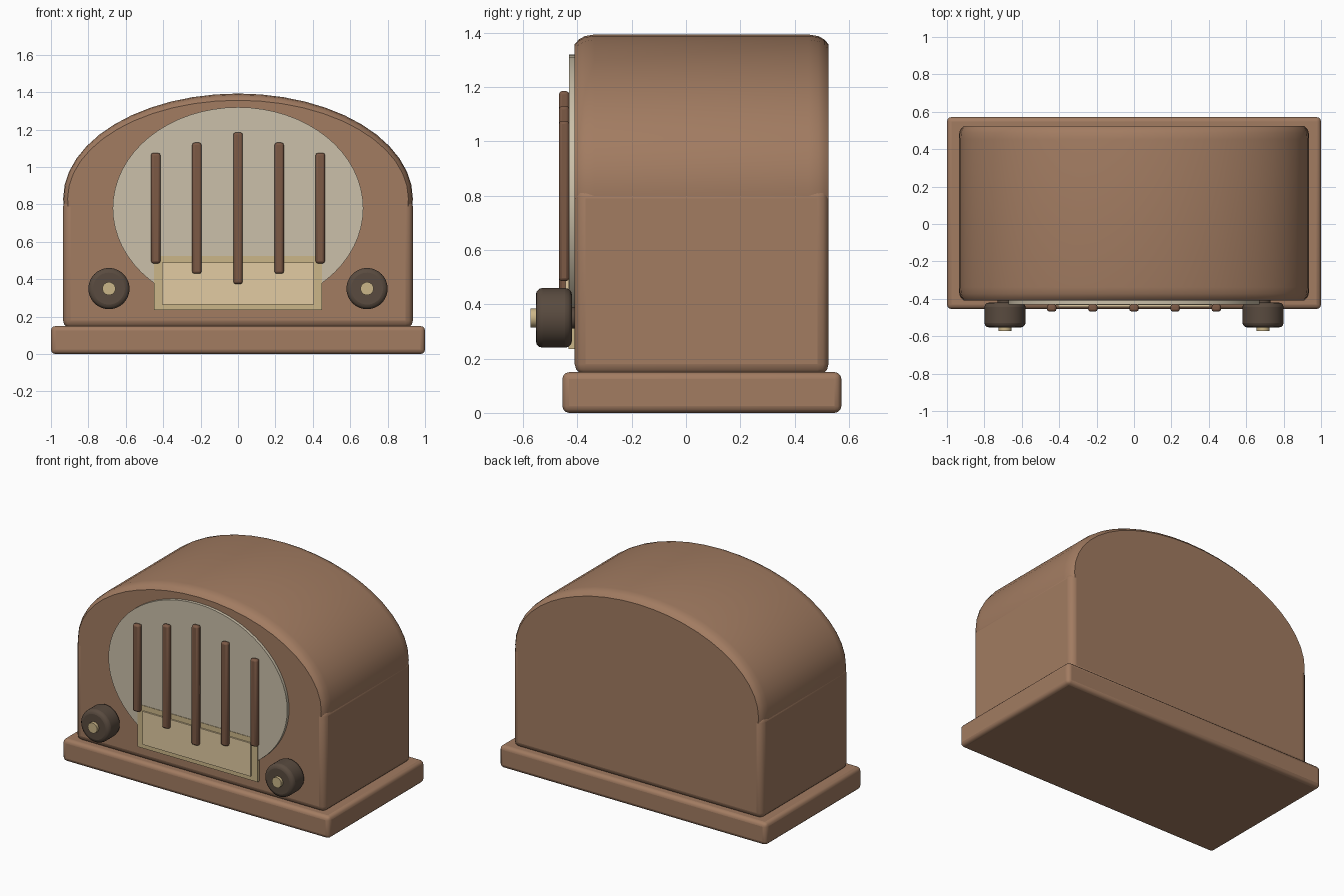
import bpy, bmesh, math
from math import pi, cos, sin
from mathutils import Matrix

if "Cube" in bpy.data.objects:
    bpy.data.objects.remove(bpy.data.objects["Cube"])


def material(name, rgb):
    m = bpy.data.materials.new(name)
    m.diffuse_color = (*rgb, 1)
    m.use_nodes = True
    m.node_tree.nodes["Principled BSDF"].inputs["Base Color"].default_value = m.diffuse_color
    return m


WOOD = material("wood", (0.36, 0.20, 0.12))
BAR = material("dark_wood", (0.20, 0.10, 0.06))
CLOTH = material("cloth", (0.60, 0.53, 0.40))
BRASS = material("brass", (0.60, 0.47, 0.25))
DIAL = material("dial", (0.76, 0.60, 0.36))
KNOB = material("knob", (0.10, 0.07, 0.05))


def finish(bm, name, mat, bevel=0, segments=3):
    bmesh.ops.recalc_face_normals(bm, faces=bm.faces)
    me = bpy.data.meshes.new(name)
    bm.to_mesh(me)
    bm.free()
    ob = bpy.data.objects.new(name, me)
    bpy.context.collection.objects.link(ob)
    me.materials.append(mat)
    if bevel:
        mod = ob.modifiers.new("bevel", 'BEVEL')
        mod.width, mod.segments = bevel, segments
        mod.limit_method = 'ANGLE'
        mod.angle_limit = math.radians(40)
    bpy.ops.object.select_all(action='DESELECT')
    ob.select_set(True)
    bpy.context.view_layer.objects.active = ob
    bpy.ops.object.shade_smooth_by_angle(angle=math.radians(35))
    return ob


def box(name, x, y, z, mat, bevel=0, segments=3):
    """Box from (min, max) ranges."""
    bm = bmesh.new()
    bmesh.ops.create_cube(bm, size=1)
    for v in bm.verts:
        v.co = [r[0] + (c + 0.5) * (r[1] - r[0]) for c, r in zip(v.co, (x, y, z))]
    return finish(bm, name, mat, bevel, segments)


def disc(name, x, z, rx, rz, y, mat, bevel=0, sides=48):
    """Elliptical cylinder lying along y."""
    bm = bmesh.new()
    bmesh.ops.create_cone(bm, cap_ends=True, segments=sides, radius1=1, radius2=1, depth=1)
    bm.transform(Matrix.Translation((x, (y[0] + y[1]) / 2, z))
                 @ Matrix.Diagonal((rx, y[1] - y[0], rz, 1))
                 @ Matrix.Rotation(pi / 2, 4, 'X'))
    return finish(bm, name, mat, bevel)


# Plinth and lower cabinet
box("base", (-1, 1), (-0.455, 0.572), (0, 0.15), WOOD, 0.025)
box("cabinet", (-0.935, 0.935), (-0.41, 0.525), (0.14, 0.83), WOOD, 0.04)

# Arched top, with softened front and back rims
mid, n = 0.0575, 24
rims = [(0.4675, 1.0), (0.452, 0.5), (0.43, 0.16), (0.395, 0)]
rims += [(-d, s) for d, s in reversed(rims)]
bm = bmesh.new()
rings = []
for d, s in rims:
    rx, rz = 0.935 - 0.024 * s, 0.563 - 0.036 * s
    pts = [(rx * cos(pi * i / n), 0.83 + rz * sin(pi * i / n)) for i in range(n + 1)]
    pts = [(rx - 0.003, 0.79)] + pts + [(-rx + 0.003, 0.79)]
    rings.append([bm.verts.new((px, mid + d, pz)) for px, pz in pts])
for a, b in zip(rings, rings[1:]):
    for i in range(len(a)):
        j = (i + 1) % len(a)
        bm.faces.new((a[i], a[j], b[j], b[i]))
bm.faces.new(rings[0])
bm.faces.new(rings[-1])
finish(bm, "arched_top", WOOD)

# Speaker cloth and tuning dial
disc("speaker_cloth", 0, 0.78, 0.67, 0.54, (-0.43, -0.40), CLOTH, sides=64)
box("dial_frame", (-0.45, 0.45), (-0.433, -0.40), (0.235, 0.525), BRASS)
box("dial_face", (-0.405, 0.405), (-0.443, -0.42), (0.265, 0.49), DIAL)

# Grille bars, shorter towards the sides
for i in range(-2, 3):
    half = 0.405 - 0.055 * abs(i)
    x = 0.22 * i
    box(f"grille_bar_{i + 3}", (x - 0.025, x + 0.025), (-0.468, -0.43),
        (0.78 - half, 0.78 + half), BAR, 0.012, 2)

# Control knobs with brass caps
for side, x in (("left", -0.69), ("right", 0.69)):
    disc(f"{side}_knob", x, 0.35, 0.11, 0.11, (-0.553, -0.42), KNOB, 0.025)
    disc(f"{side}_knob_shaft", x, 0.35, 0.04, 0.04, (-0.43, -0.40), KNOB, sides=24)
    disc(f"{side}_knob_cap", x, 0.35, 0.035, 0.035, (-0.573, -0.545), BRASS, sides=24)
